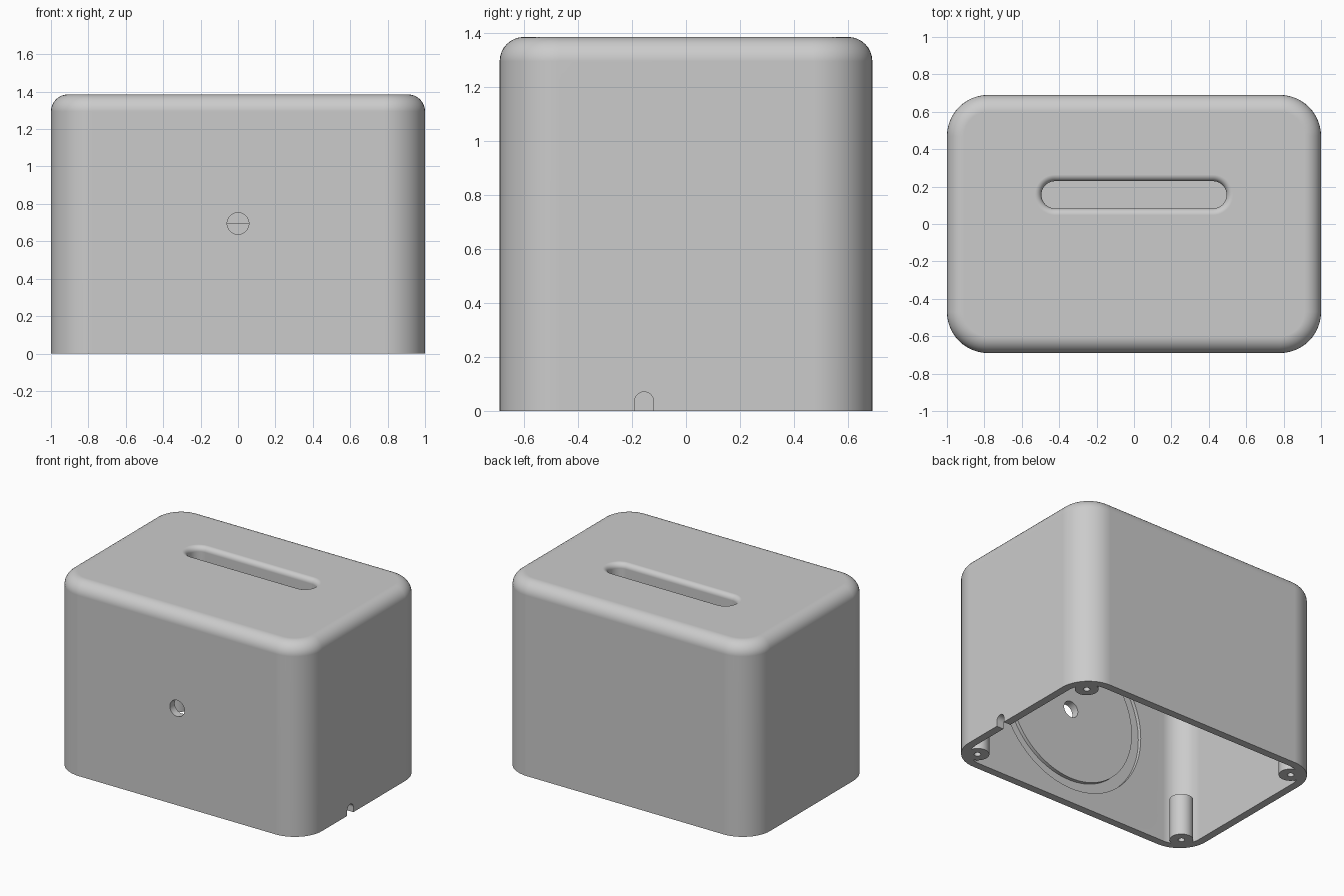
import bpy
import bmesh
from math import pi, sin, cos, radians
from mathutils import Matrix

cube = bpy.data.objects.get("Cube")
if cube:
    bpy.data.objects.remove(cube, do_unlink=True)

WIDTH, DEPTH, HEIGHT = 1.0, 0.69, 1.385   # half width, half depth, full height
CORNER, FILLET, WALL = 0.22, 0.09, 0.055
HOLE_Z = 0.695

grey = bpy.data.materials.new("matte_grey")
grey.use_nodes = True
grey.diffuse_color = (0.6, 0.6, 0.6, 1)
grey.node_tree.nodes["Principled BSDF"].inputs["Base Color"].default_value = (0.6, 0.6, 0.6, 1)


def new_object(name, bm):
    bmesh.ops.recalc_face_normals(bm, faces=bm.faces)
    mesh = bpy.data.meshes.new(name)
    bm.to_mesh(mesh)
    bm.free()
    mesh.materials.append(grey)
    obj = bpy.data.objects.new(name, mesh)
    bpy.context.collection.objects.link(obj)
    return obj


def loft(name, hx, hy, r, layers, cy=0.0, steps=12):
    """Stack rounded rectangles; each layer is (outward offset, z)."""
    bm = bmesh.new()
    rings = []
    for off, z in layers:
        ring = []
        for quarter, (sx, sy) in enumerate([(1, 1), (-1, 1), (-1, -1), (1, -1)]):
            for i in range(steps + 1):
                a = (quarter + i / steps) * pi / 2
                ring.append(bm.verts.new((sx * (hx - r) + (r + off) * cos(a),
                                          cy + sy * (hy - r) + (r + off) * sin(a), z)))
        rings.append(ring)
    for low, high in zip(rings, rings[1:]):
        for i in range(len(low)):
            j = (i + 1) % len(low)
            bm.faces.new((low[i], low[j], high[j], high[i]))
    bm.faces.new(rings[0])
    bm.faces.new(rings[-1])
    bmesh.ops.remove_doubles(bm, verts=bm.verts, dist=1e-5)
    return new_object(name, bm)


def cylinder(name, radius, length, centre, axis="Z", segments=48):
    turn = Matrix.Rotation(pi / 2, 4, "Y" if axis == "X" else "X") if axis != "Z" else Matrix()
    bm = bmesh.new()
    bmesh.ops.create_cone(bm, cap_ends=True, segments=segments, radius1=radius, radius2=radius,
                          depth=length, matrix=Matrix.Translation(centre) @ turn)
    return new_object(name, bm)


def box(name, size, centre):
    bm = bmesh.new()
    bmesh.ops.create_cube(bm, size=1, matrix=Matrix.Translation(centre) @ Matrix.Diagonal((*size, 1)))
    return new_object(name, bm)


def combine(target, tool, operation):
    bpy.context.view_layer.objects.active = target
    mod = target.modifiers.new(operation.lower(), "BOOLEAN")
    mod.operation, mod.solver, mod.object = operation, "EXACT", tool
    bpy.ops.object.modifier_apply(modifier=mod.name)
    bpy.data.objects.remove(tool, do_unlink=True)


def domed(offset, bottom, top, fillet):
    """Layers of a straight wall ending in a rounded top edge."""
    arc = [(i / 8) * pi / 2 for i in range(9)]
    return [(offset, bottom)] + [(offset - fillet * (1 - cos(a)), top - fillet * (1 - sin(a))) for a in arc]


# Hollow housing, open underneath
housing = loft("housing", WIDTH, DEPTH, CORNER, domed(0, 0, HEIGHT, FILLET))
cavity = loft("cavity", WIDTH, DEPTH, CORNER, domed(-WALL, -0.1, HEIGHT - WALL, FILLET - WALL))
combine(housing, cavity, "DIFFERENCE")

# Screw posts in the corners
for sx in (-1, 1):
    for sy in (-1, 1):
        x, y = sx * 0.862, sy * 0.55
        combine(housing, cylinder("post", 0.077, 0.3, (x, y, 0.15), segments=32), "UNION")
        combine(housing, cylinder("pilot", 0.022, 0.4, (x, y, 0), segments=20), "DIFFERENCE")

# Closed pocket hanging below the top slot
SLOT_X, SLOT_R, SLOT_Y, FLARE = 0.495, 0.073, 0.156, 0.035
pocket = loft("pocket", SLOT_X, SLOT_R, SLOT_R, [(WALL, HOLE_Z), (WALL, HEIGHT - 0.02)], SLOT_Y)
combine(housing, pocket, "UNION")
flare = [(FLARE * (1 - cos(a)), HEIGHT - FLARE + FLARE * sin(a))
         for a in [i / 6 * pi / 2 for i in range(7)]]
slot = loft("slot", SLOT_X, SLOT_R, SLOT_R,
            [(0, HOLE_Z + WALL)] + flare + [(FLARE, HEIGHT + 0.05)], SLOT_Y)
combine(housing, slot, "DIFFERENCE")

# Round front hole with a circular groove around it on the inside
inner_y = WALL - DEPTH
groove = cylinder("groove", 0.59, 0.05, (0, inner_y, HOLE_Z), "Y", 96)
combine(groove, cylinder("groove_core", 0.515, 0.2, (0, inner_y, HOLE_Z), "Y", 96), "DIFFERENCE")
combine(housing, groove, "DIFFERENCE")
combine(housing, cylinder("front_hole", 0.058, 0.3, (0, -DEPTH, HOLE_Z), "Y"), "DIFFERENCE")

# Cable notch in the left wall
notch = cylinder("notch", 0.035, 0.3, (WIDTH, -0.155, 0.036), "X", 32)
combine(notch, box("notch_foot", (0.3, 0.07, 0.136), (WIDTH, -0.155, -0.032)), "UNION")
combine(housing, notch, "DIFFERENCE")

# Smooth shading with crisp rims
bpy.ops.object.select_all(action="DESELECT")
housing.select_set(True)
bpy.context.view_layer.objects.active = housing
bpy.ops.object.shade_smooth_by_angle(angle=radians(30))
weighted = housing.modifiers.new("weighted_normals", "WEIGHTED_NORMAL")
weighted.keep_sharp = True
